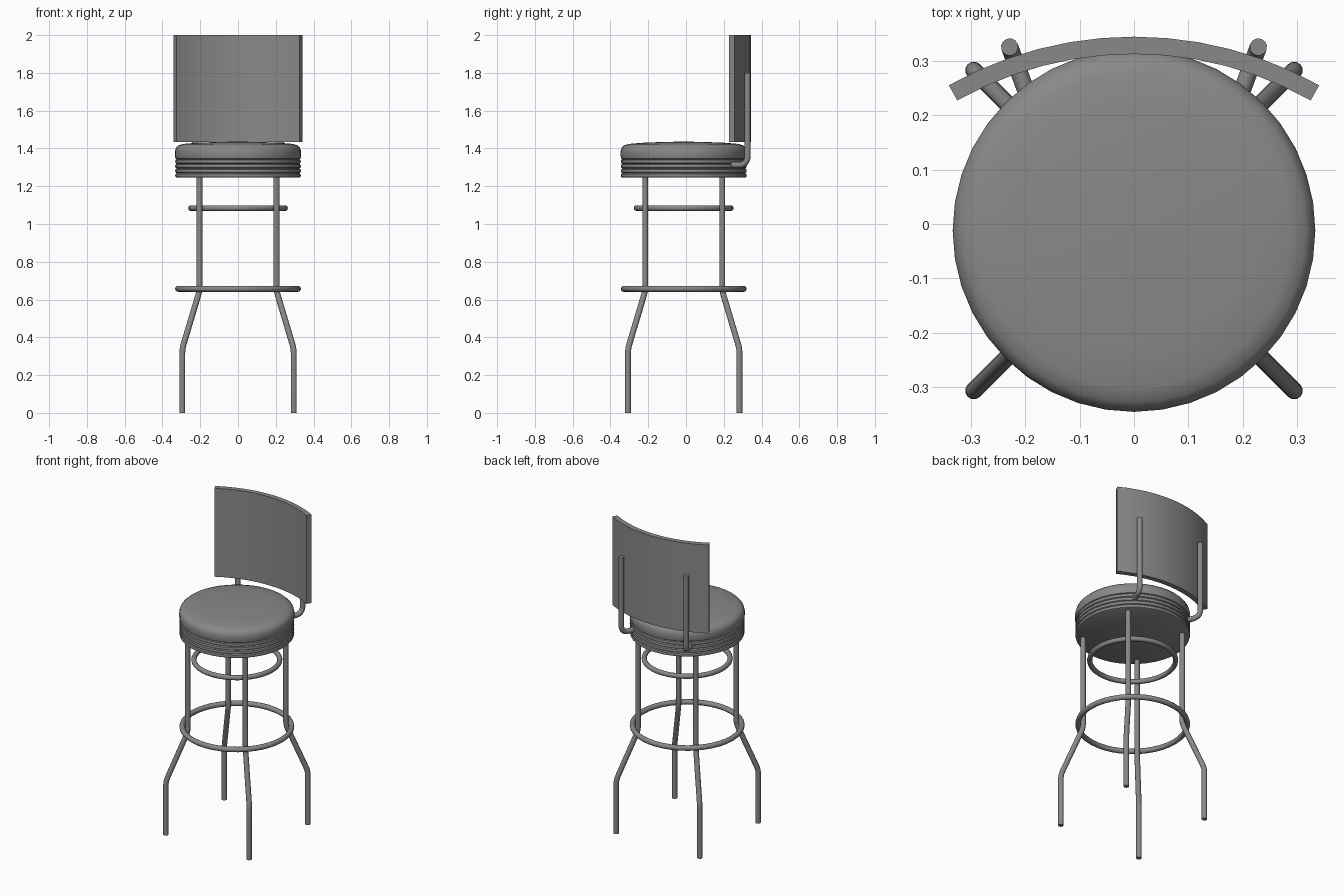
import bpy, bmesh, math
from mathutils import Vector

old = bpy.data.objects.get("Cube")
if old:
    bpy.data.objects.remove(old, do_unlink=True)

CY = -0.012          # seat and leg centre in y
GREY = (0.25, 0.25, 0.25, 1)

mat = bpy.data.materials.new("mid_grey")
mat.use_nodes = True
mat.diffuse_color = GREY
mat.node_tree.nodes["Principled BSDF"].inputs["Base Color"].default_value = GREY


def finish(obj, angle=40):
    """Assign the colour and smooth the shading, keeping sharp edges."""
    obj.data.materials.clear()
    obj.data.materials.append(mat)
    bpy.ops.object.select_all(action='DESELECT')
    obj.select_set(True)
    bpy.context.view_layer.objects.active = obj
    bpy.ops.object.shade_smooth_by_angle(angle=math.radians(angle))
    return obj


def from_bmesh(name, bm):
    bmesh.ops.recalc_face_normals(bm, faces=bm.faces)
    mesh = bpy.data.meshes.new(name)
    bm.to_mesh(mesh)
    bm.free()
    obj = bpy.data.objects.new(name, mesh)
    bpy.context.collection.objects.link(obj)
    return obj


def rounded(points, radius, steps=5):
    """Replace each inner corner of a path with a small curve."""
    pts = [Vector(p) for p in points]
    path = [pts[0]]
    for a, b, c in zip(pts, pts[1:], pts[2:]):
        p, q = b + (a - b).normalized() * radius, b + (c - b).normalized() * radius
        for i in range(steps + 1):
            t = i / steps
            path.append(p * (1 - t) ** 2 + b * 2 * t * (1 - t) + q * t * t)
    return path + [pts[-1]]


def tube(name, path, radius, sides=12):
    """Sweep a capped round section along a path lying in a vertical plane."""
    bm = bmesh.new()
    rings = []
    flat = Vector((path[-1].x - path[0].x, path[-1].y - path[0].y, 0)).normalized()
    side = flat.cross(Vector((0, 0, 1)))
    for i, p in enumerate(path):
        d = (path[min(i + 1, len(path) - 1)] - path[max(i - 1, 0)]).normalized()
        up = d.cross(side)
        angles = [math.tau * k / sides for k in range(sides)]
        rings.append([bm.verts.new(p + (side * math.cos(a) + up * math.sin(a)) * radius)
                      for a in angles])
    for r, s in zip(rings, rings[1:]):
        for k in range(sides):
            n = (k + 1) % sides
            bm.faces.new((r[k], r[n], s[n], s[k]))
    bm.faces.new(rings[0])
    bm.faces.new(rings[-1])
    return finish(from_bmesh(name, bm))


def lathe(name, profile, sides=40):
    """Spin an (r, z) profile around the seat axis; ends are closed flat."""
    bm = bmesh.new()
    rings = [[bm.verts.new((r * math.cos(math.tau * k / sides),
                            CY + r * math.sin(math.tau * k / sides), z))
              for k in range(sides)] for r, z in profile]
    for r, s in zip(rings, rings[1:]):
        for k in range(sides):
            n = (k + 1) % sides
            bm.faces.new((r[k], r[n], s[n], s[k]))
    bm.faces.new(rings[0])
    bm.faces.new(rings[-1])
    return finish(from_bmesh(name, bm))


# Ribbed seat rim: four rounded bands
rim = []
for i in range(4):
    z = 1.245 + i * 0.0245
    rim += [(0.324, z), (0.331, z + 0.004), (0.333, z + 0.012), (0.331, z + 0.020)]
lathe("seat_rim", rim + [(0.324, 1.343)])

# Padded cushion with a soft shoulder and a slight dome
lathe("seat_cushion", [(0.322, 1.340), (0.331, 1.346), (0.334, 1.360), (0.334, 1.385),
                       (0.329, 1.403), (0.316, 1.416), (0.29, 1.424), (0.22, 1.430),
                       (0.12, 1.434), (0.03, 1.436)])

# Four bent legs
for sx, side in ((1, "left"), (-1, "right")):
    for sy, end in ((-1, "front"), (1, "back")):
        path = [(sx * r, CY + sy * r, z) for r, z in
                ((0.295, 0), (0.295, 0.34), (0.204, 0.645), (0.204, 1.25))]
        tube(f"{end}_{side}_leg", rounded(path, 0.025, 3), 0.016)

# Foot ring and upper brace ring
for name, z, major, minor in (("foot_ring", 0.657, 0.317, 0.016),
                              ("brace_ring", 1.084, 0.249, 0.015)):
    bpy.ops.mesh.primitive_torus_add(location=(0, CY, z), major_radius=major,
                                     minor_radius=minor, major_segments=40,
                                     minor_segments=12)
    ring = bpy.context.object
    ring.name = name
    finish(ring, 60)

# Curved backrest with a softened front edge
R_OUT, R_IN, CENTRE, HALF, N = 0.695, 0.663, -0.35, math.radians(29.4), 12
Z0, Z1 = 1.435, 2.0
bm = bmesh.new()
cols = []
for i in range(N + 1):
    a = -HALF + 2 * HALF * i / N
    cols.append([bm.verts.new((r * math.sin(a), CENTRE + r * math.cos(a), z))
                 for r, z in ((R_OUT, Z0), (R_OUT, Z1), (R_IN, Z1), (R_IN, Z0))])
for c, d in zip(cols, cols[1:]):
    for k in range(4):
        n = (k + 1) % 4
        bm.faces.new((c[k], c[n], d[n], d[k]))
bm.faces.new(cols[0])
bm.faces.new(cols[-1])
front = {v for c in cols for v in c[2:]}
ends = {v for c in (cols[0], cols[-1]) for v in c}
edges = [e for e in bm.edges if all(v in front for v in e.verts)
         and (e.calc_face_angle() > 1.0)]
bmesh.ops.bevel(bm, geom=edges, offset=0.018, segments=4, profile=0.5, affect='EDGES')
finish(from_bmesh("backrest", bm))

# Two bent posts holding the backrest
for sx, side in ((1, "left"), (-1, "right")):
    path = [(sx * 0.195, 0.235, 1.312), (sx * 0.229, 0.326, 1.312), (sx * 0.229, 0.326, 1.8)]
    tube(f"{side}_back_post", rounded(path, 0.05, 6), 0.016)
